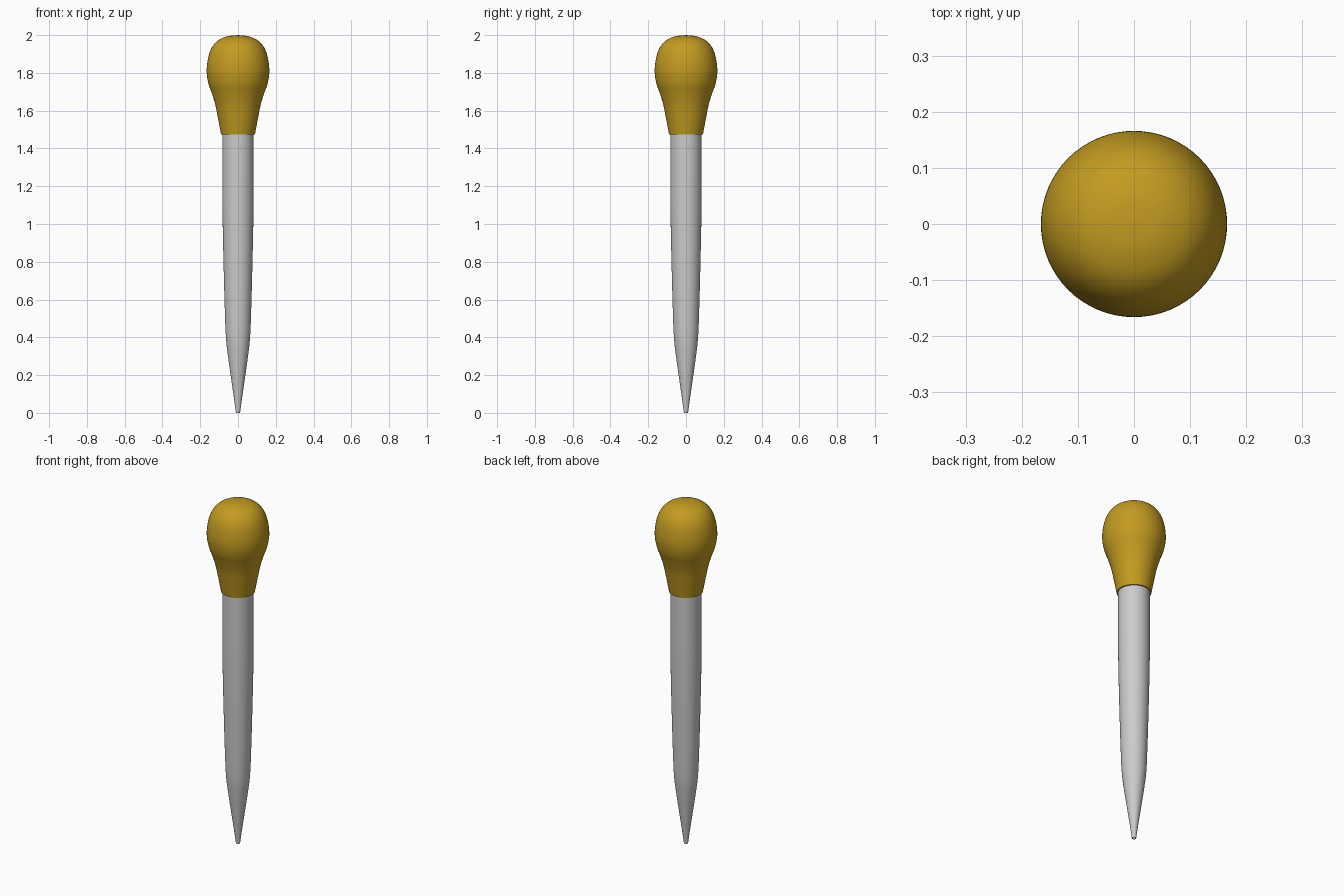
import bpy, bmesh, math
from mathutils import Vector

if "Cube" in bpy.data.objects:
    bpy.data.objects.remove(bpy.data.objects["Cube"])


def smooth_path(points, steps=6):
    """Catmull-Rom curve through (radius, height) points."""
    p = [Vector(q) for q in points]
    p = [2 * p[0] - p[1]] + p + [2 * p[-1] - p[-2]]
    out = []
    for a, b, c, d in zip(p, p[1:], p[2:], p[3:]):
        for i in range(steps):
            t = i / steps
            out.append(0.5 * (2 * b + (c - a) * t + (2 * a - 5 * b + 4 * c - d) * t ** 2
                              + (3 * b - a - 3 * c + d) * t ** 3))
    return [(v.x, v.y) for v in out] + [tuple(points[-1])]


def lathe(name, profile, color=None, sides=64):
    """Spin a (radius, height) profile around z."""
    bm = bmesh.new()
    verts = [bm.verts.new((r, 0, z)) for r, z in profile]
    edges = [bm.edges.new(pair) for pair in zip(verts, verts[1:])]
    bmesh.ops.spin(bm, geom=verts + edges, cent=(0, 0, 0), axis=(0, 0, 1),
                   angle=2 * math.pi, steps=sides)
    bmesh.ops.remove_doubles(bm, verts=bm.verts, dist=0.0002)
    bmesh.ops.recalc_face_normals(bm, faces=bm.faces)
    mesh = bpy.data.meshes.new(name)
    bm.to_mesh(mesh)
    bm.free()
    obj = bpy.data.objects.new(name, mesh)
    bpy.context.collection.objects.link(obj)
    if color:
        mat = bpy.data.materials.new(name + "_color")
        mat.diffuse_color = color
        mat.use_nodes = True
        mat.node_tree.nodes["Principled BSDF"].inputs["Base Color"].default_value = mat.diffuse_color
        mesh.materials.append(mat)
    bpy.ops.object.select_all(action='DESELECT')
    bpy.context.view_layer.objects.active = obj
    obj.select_set(True)
    bpy.ops.object.shade_smooth_by_angle(angle=math.radians(35))
    return obj


# Tapered tube with a small open bore at the tip
tube_side = smooth_path([(0.011, 0), (0.019, 0.06), (0.039, 0.2), (0.053, 0.3),
                         (0.064, 0.4), (0.070, 0.55), (0.0755, 0.75),
                         (0.081, 1.0), (0.083, 1.2), (0.083, 1.5)])
lathe("tube", [(0, 0.06), (0.007, 0.06), (0.007, 0)] + tube_side + [(0, 1.5)])

# Squeeze bulb with a flat lip around the tube
bulb_side = smooth_path([(0.09, 1.475), (0.104, 1.55), (0.120, 1.63), (0.138, 1.69),
                         (0.157, 1.745), (0.166, 1.81), (0.158, 1.88),
                         (0.138, 1.935), (0.104, 1.973), (0.055, 1.994), (0, 2.0)])
lathe("bulb", [(0, 1.475)] + bulb_side, (0.55, 0.33, 0.015, 1))
